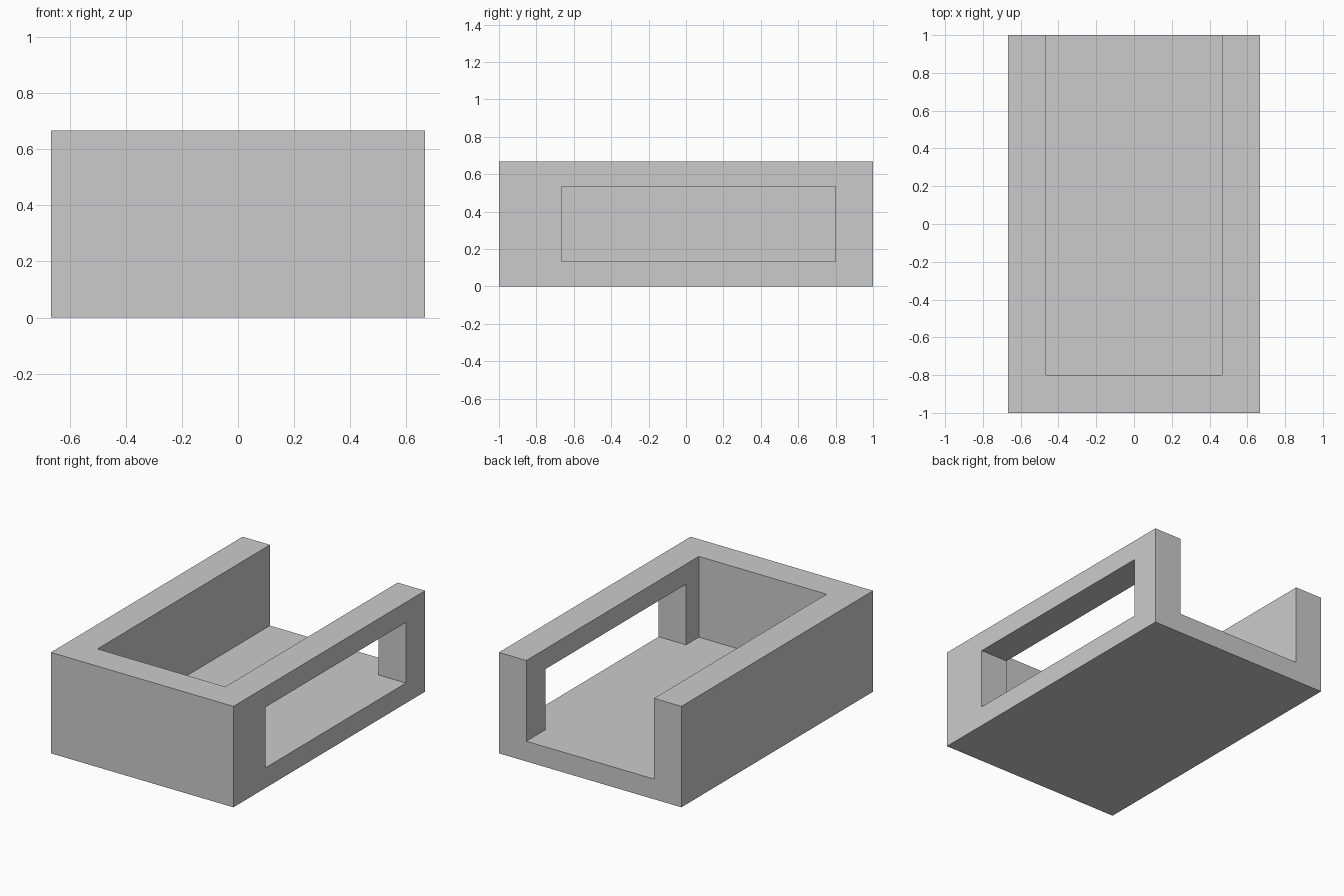
import bpy

if "Cube" in bpy.data.objects:
    bpy.data.objects.remove(bpy.data.objects["Cube"])

W, L, H = 4 / 3, 2.0, 2 / 3      # outer width, length, height
FLOOR = 0.1333                   # floor thickness
WALL = 0.2                       # wall thickness


def box(name, lo, hi):
    """Axis-aligned box between two corners."""
    mid = [(a + b) / 2 for a, b in zip(lo, hi)]
    bpy.ops.mesh.primitive_cube_add(size=1, location=mid)
    ob = bpy.context.object
    ob.name = name
    ob.scale = [b - a for a, b in zip(lo, hi)]
    bpy.ops.object.transform_apply(location=True, rotation=False, scale=True)
    return ob


def cut(target, cutter):
    """Subtract the cutter and remove it."""
    mod = target.modifiers.new(cutter.name, 'BOOLEAN')
    mod.operation = 'DIFFERENCE'
    mod.solver = 'EXACT'
    mod.object = cutter
    bpy.context.view_layer.objects.active = target
    bpy.ops.object.modifier_apply(modifier=mod.name)
    bpy.data.objects.remove(cutter)


# Solid block
tray = box("open_tray", (-W / 2, -L / 2, 0), (W / 2, L / 2, H))

# Interior, open at the top and the back
cut(tray, box("cavity_cutter",
              (-W / 2 + WALL, -L / 2 + WALL, FLOOR),
              (W / 2 - WALL, L / 2 + 0.2, H + 0.2)))

# Window through the right wall only, its sill level with the floor
cut(tray, box("window_cutter",
              (W / 2 - WALL - 0.1, -0.6667, FLOOR),
              (W / 2 + 0.1, 0.8, 0.5333)))
